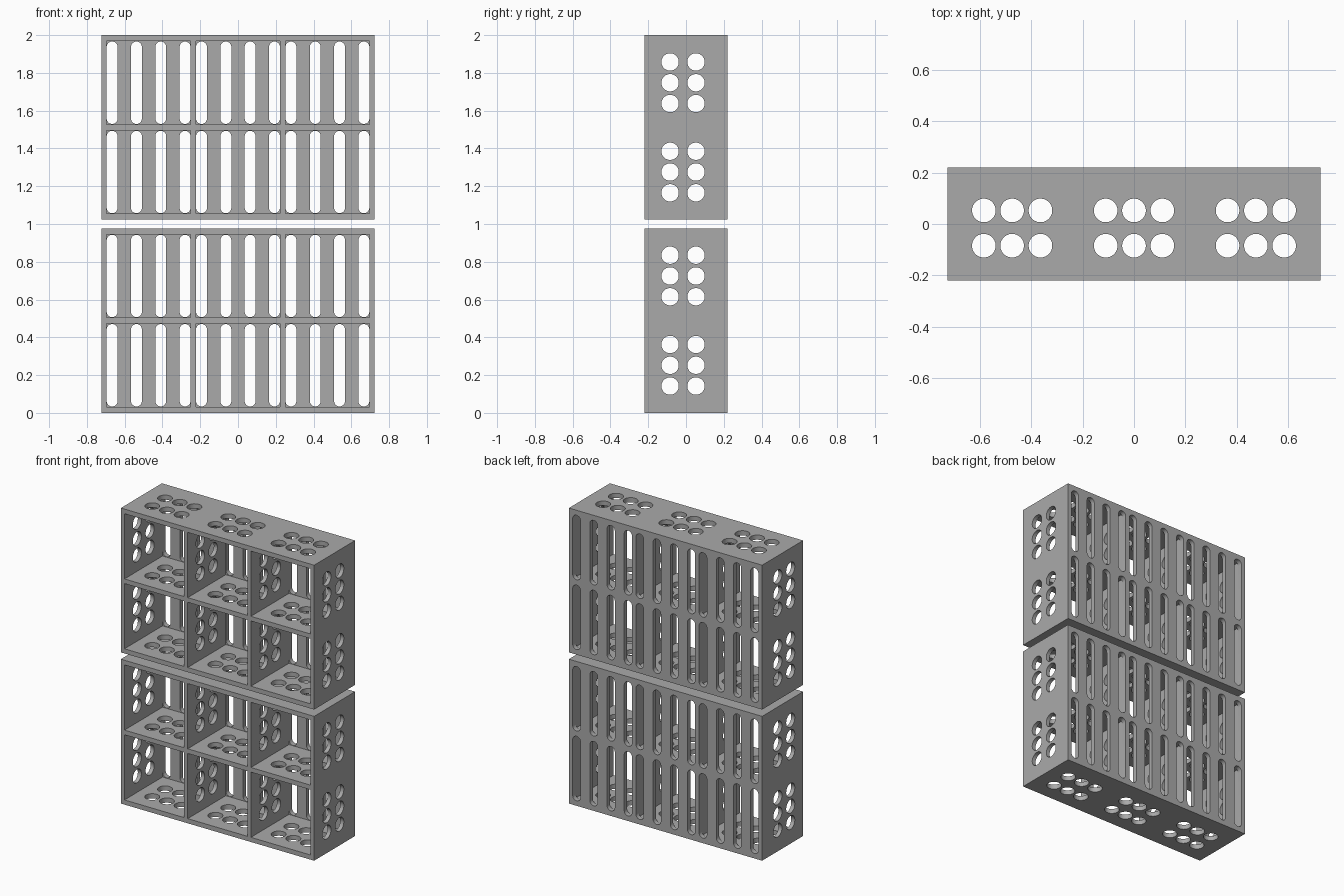
import bpy
import math
from mathutils import Matrix

cube = bpy.data.objects.get("Cube")
if cube:
    bpy.data.objects.remove(cube, do_unlink=True)

# Overall sizes of one crate
W, D, H = 1.447, 0.438, 0.977
TX, T = 0.027, 0.0315              # upright and shelf / back thickness
CW = (W - 4 * TX) / 3              # cell width
CH = (H - 3 * T) / 2               # cell height
DEPTH = D - T                      # depth in front of the back panel
CY = -T / 2                        # middle of that depth
CELL_X = [(i - 1) * (CW + TX) for i in range(3)]
CELL_Z = [s * (CH + T) / 2 for s in (-1, 1)]

grey = bpy.data.materials.new("plain_grey")
grey.use_nodes = True
grey.diffuse_color = (0.4, 0.4, 0.4, 1)
grey.node_tree.nodes["Principled BSDF"].inputs["Base Color"].default_value = (0.4, 0.4, 0.4, 1)


def rect(w, h):
    return [(-w / 2, -h / 2), (w / 2, -h / 2), (w / 2, h / 2), (-w / 2, h / 2)]


def slot(cx, cy, r, length=0.0, n=32):
    """Round hole, stretched along its second axis when length is given."""
    pts = []
    for i in range(n):
        a = 2 * math.pi * (i + 0.5) / n
        shift = math.copysign(length / 2, math.sin(a))
        pts.append((cx + r * math.cos(a), cy + r * math.sin(a) + shift))
    return pts


def holes(centres, along_u):
    """Groups of two by three round holes, one group per cell."""
    out = []
    for c in centres:
        for i in (-1, 0, 1):
            for j in (-1, 1):
                p, q = c + i * 0.11, j * 0.0685
                out.append(slot(p, q, 0.046) if along_u else slot(q, p, 0.046))
    return out


def plate(name, outline, cuts, thick, loc, rot=(0, 0, 0)):
    """Flat panel with cut-outs, extruded from a filled outline."""
    cu = bpy.data.curves.new(name, "CURVE")
    cu.dimensions = "2D"
    cu.fill_mode = "BOTH"
    cu.extrude = thick / 2
    for pts in [outline] + cuts:
        sp = cu.splines.new("POLY")
        sp.points.add(len(pts) - 1)
        for p, (x, y) in zip(sp.points, pts):
            p.co = (x, y, 0, 1)
        sp.use_cyclic_u = True
        sp.use_smooth = False
    tmp = bpy.data.objects.new(name + "_outline", cu)
    bpy.context.collection.objects.link(tmp)
    bpy.context.view_layer.update()
    deps = bpy.context.evaluated_depsgraph_get()
    me = bpy.data.meshes.new_from_object(tmp.evaluated_get(deps))
    bpy.data.objects.remove(tmp, do_unlink=True)
    bpy.data.curves.remove(cu)
    me.name = name
    me.materials.clear()
    me.materials.append(grey)
    ob = bpy.data.objects.new(name, me)
    ob.location = loc
    ob.rotation_euler = rot
    bpy.context.collection.objects.link(ob)
    bpy.ops.object.select_all(action="DESELECT")
    ob.select_set(True)
    bpy.context.view_layer.objects.active = ob
    bpy.ops.object.mode_set(mode="EDIT")
    bpy.ops.mesh.select_all(action="SELECT")
    bpy.ops.mesh.remove_doubles(threshold=0.0001)
    bpy.ops.mesh.normals_make_consistent(inside=False)
    bpy.ops.object.mode_set(mode="OBJECT")
    bpy.ops.object.shade_smooth_by_angle(angle=math.radians(30))
    return ob


def crate(label, zc):
    upright = (math.pi / 2, 0, math.pi / 2)
    # Slotted back panel
    r = 0.029
    slots = [slot(cx + k * 0.1287, cz, r, CH - 0.005 - 2 * r)
             for cx in CELL_X for cz in CELL_Z for k in (-1.5, -0.5, 0.5, 1.5)]
    plate(label + "_back", rect(W, H), slots, T,
          (0, D / 2 - T / 2, zc), (math.pi / 2, 0, 0))
    # Bottom, middle and top boards
    for part, k in (("bottom", -1), ("shelf", 0), ("top", 1)):
        width = W if k else W - 2 * TX
        plate(f"{label}_{part}", rect(width, DEPTH), holes(CELL_X, True), T,
              (0, CY, zc + k * (H - T) / 2))
    # Outer sides
    for part, s in (("right_side", -1), ("left_side", 1)):
        plate(f"{label}_{part}", rect(DEPTH, H - 2 * T), holes(CELL_Z, False), TX,
              (s * (W - TX) / 2, CY, zc), upright)
    # Inner dividers between the boards
    for side, s in (("right", -1), ("left", 1)):
        for row, cz in zip(("lower", "upper"), CELL_Z):
            plate(f"{label}_{row}_{side}_divider", rect(DEPTH, CH), holes([0], False), TX,
                  (s * (CW + TX) / 2, CY, zc + cz), upright)


crate("lower_crate", H / 2)
crate("upper_crate", 2 - H / 2)
